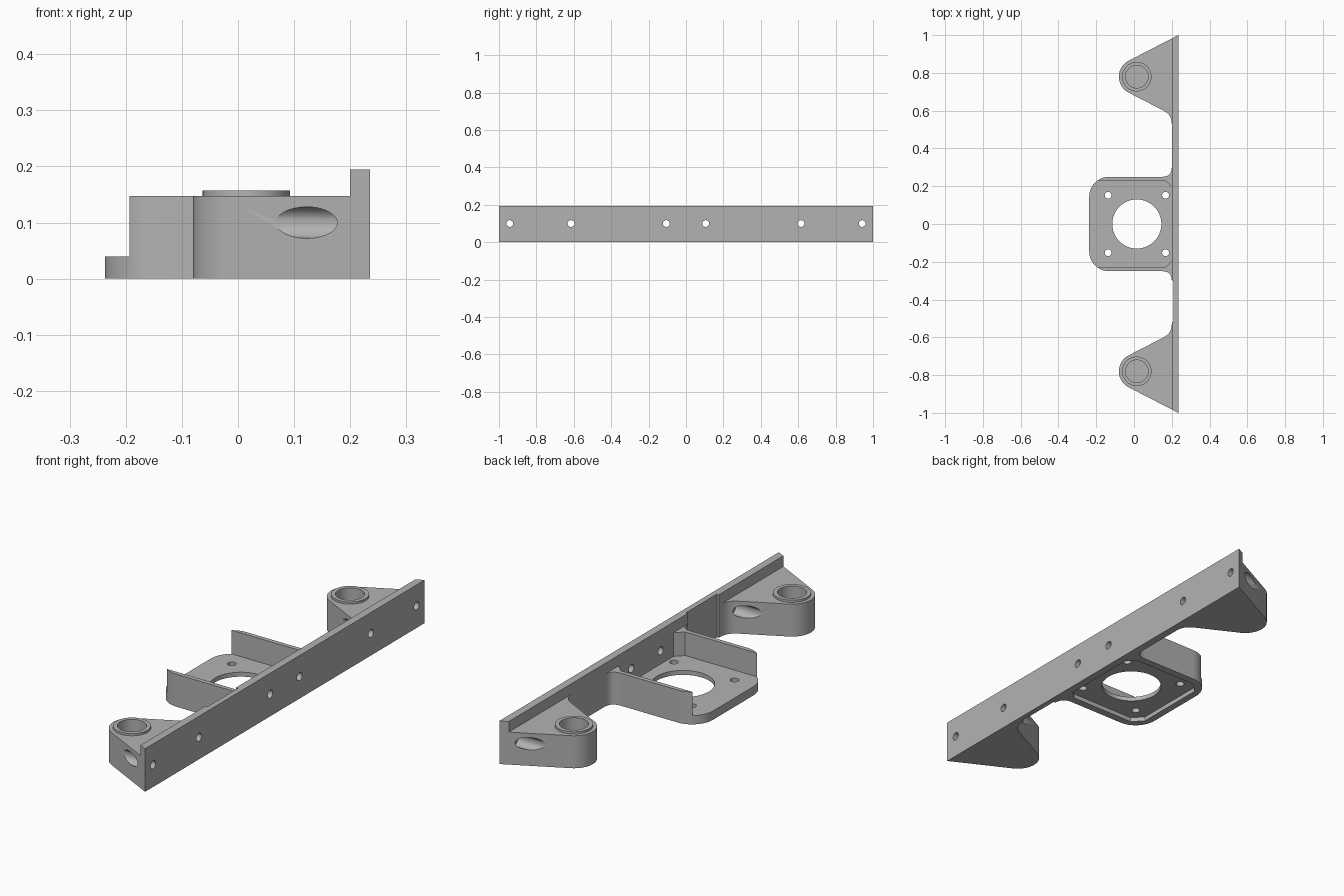
import bpy, bmesh
from math import sin, cos, pi, radians, acos, atan2, hypot
from mathutils import Vector, Matrix

cube = bpy.data.objects.get("Cube")
if cube:
    bpy.data.objects.remove(cube)

GREY = (0.45, 0.45, 0.45, 1)
grey = bpy.data.materials.new("plain grey")
grey.use_nodes = True
grey.diffuse_color = GREY
grey.node_tree.nodes["Principled BSDF"].inputs["Base Color"].default_value = GREY


def finish(bm, name):
    bmesh.ops.recalc_face_normals(bm, faces=bm.faces)
    mesh = bpy.data.meshes.new(name)
    bm.to_mesh(mesh)
    bm.free()
    mesh.materials.append(grey)
    ob = bpy.data.objects.new(name, mesh)
    bpy.context.collection.objects.link(ob)
    return ob


def prism(name, outline, z0, z1):
    bm = bmesh.new()
    face = bm.faces.new([bm.verts.new((x, y, z0)) for x, y in outline])
    res = bmesh.ops.extrude_face_region(bm, geom=[face])
    verts = [v for v in res["geom"] if isinstance(v, bmesh.types.BMVert)]
    bmesh.ops.translate(bm, verts=verts, vec=(0, 0, z1 - z0))
    return finish(bm, name)


def rod(name, start, end, radius):
    a, b = Vector(start), Vector(end)
    turn = (b - a).to_track_quat('Z', 'Y').to_matrix().to_4x4()
    bm = bmesh.new()
    bmesh.ops.create_cone(bm, cap_ends=True, segments=48, radius1=radius, radius2=radius,
                          depth=(b - a).length, matrix=Matrix.Translation((a + b) / 2) @ turn)
    return finish(bm, name)


def combine(ob, tools, operation='DIFFERENCE'):
    bpy.context.view_layer.objects.active = ob
    for tool in tools:
        mod = ob.modifiers.new("combine", 'BOOLEAN')
        mod.operation, mod.solver, mod.object = operation, 'EXACT', tool
        bpy.ops.object.modifier_apply(modifier=mod.name)
        bpy.data.objects.remove(tool)


def arc(cx, cy, r, a0, a1, n=16):
    return [(cx + r * cos(radians(a0 + (a1 - a0) * i / n)),
             cy + r * sin(radians(a0 + (a1 - a0) * i / n))) for i in range(n + 1)]


def blend(p, q, r, n=10):
    # quadratic curve from p to r, pulled towards q
    return [tuple((1 - t) ** 2 * a + 2 * t * (1 - t) * b + t * t * c for a, b, c in zip(p, q, r))
            for t in (i / n for i in range(n + 1))]


def mirror_y(points):
    return [(x, -y) for x, y in reversed(points)]


INNER, OUTER, CX, TOP, MID = 0.2, 0.235, 0.015, 0.147, 0.1

# Mounting rail with slanted ends, a shallow notch and six screw holes
rail = prism("mounting_rail", [(OUTER, -1), (OUTER, 1), (INNER, 0.982), (INNER, -0.3),
                               (0.21, -0.3), (0.21, -0.52), (INNER, -0.52), (INNER, -0.982)],
             0, 0.195)
combine(rail, [rod("cutter", (0.1, s * y, MID), (0.3, s * y, MID), 0.018)
               for s in (-1, 1) for y in (0.105, 0.615, 0.942)])
parts = [rail]

# Motor cradle: rounded tray with two side walls
half = arc(-0.132, 0.145, 0.105, 180, 90)
half += blend((0.15, 0.25), (INNER, 0.25), (INNER, 0.3))
cradle = prism("motor_cradle", half + mirror_y(half), 0, TOP)
wall = [(-0.3, 0.23), (0.165, 0.23), (INNER, 0.195)]
lip = [(-0.205, 0.17), (-0.16, 0.215), (0.165, 0.215), (INNER, 0.18)]
cutters = [prism("cutter", wall + mirror_y(wall), 0.04, 0.3),
           prism("cutter", lip + mirror_y(lip), -0.1, 0.02),
           rod("cutter", (CX, 0, -0.1), (CX, 0, 0.1), 0.13)]
cutters += [rod("cutter", (CX + sx * 0.152, sy * 0.152, -0.1), (CX + sx * 0.152, sy * 0.152, 0.1), 0.018)
            for sx in (-1, 1) for sy in (-1, 1)]
combine(cradle, cutters)
parts.append(cradle)

# Rod holders: tapered lugs with a raised collar, blind socket and screw pockets
CY, R = 0.78, 0.095
reach = hypot(OUTER - CX, 1 - CY)
tangent = (atan2(1 - CY, OUTER - CX) + acos(R / reach)) * 180 / pi
lug = [(INNER, 0.982)] + arc(CX, CY, R, tangent, 360 - tangent, 24)
lug += blend((0.157, 0.6), (INNER, 0.578), (INNER, 0.53))
for side, s in (("back", 1), ("front", -1)):
    holder = prism(side + "_rod_holder", lug if s > 0 else mirror_y(lug), 0, TOP)
    combine(holder, [rod("collar", (CX, s * CY, 0.1), (CX, s * CY, 0.157), 0.078)], 'UNION')
    pockets = [rod("cutter", (-0.2, s * y, MID), (0.25, s * y, MID), 0.028) for y in (0.615, 0.942)]
    combine(holder, [rod("cutter", (CX, s * CY, 0.03), (CX, s * CY, 0.3), 0.06)] + pockets)
    parts.append(holder)

# Smooth the round surfaces, keep edges crisp
bpy.ops.object.select_all(action='DESELECT')
for ob in parts:
    ob.select_set(True)
bpy.context.view_layer.objects.active = rail
bpy.ops.object.shade_smooth_by_angle(angle=radians(30))
